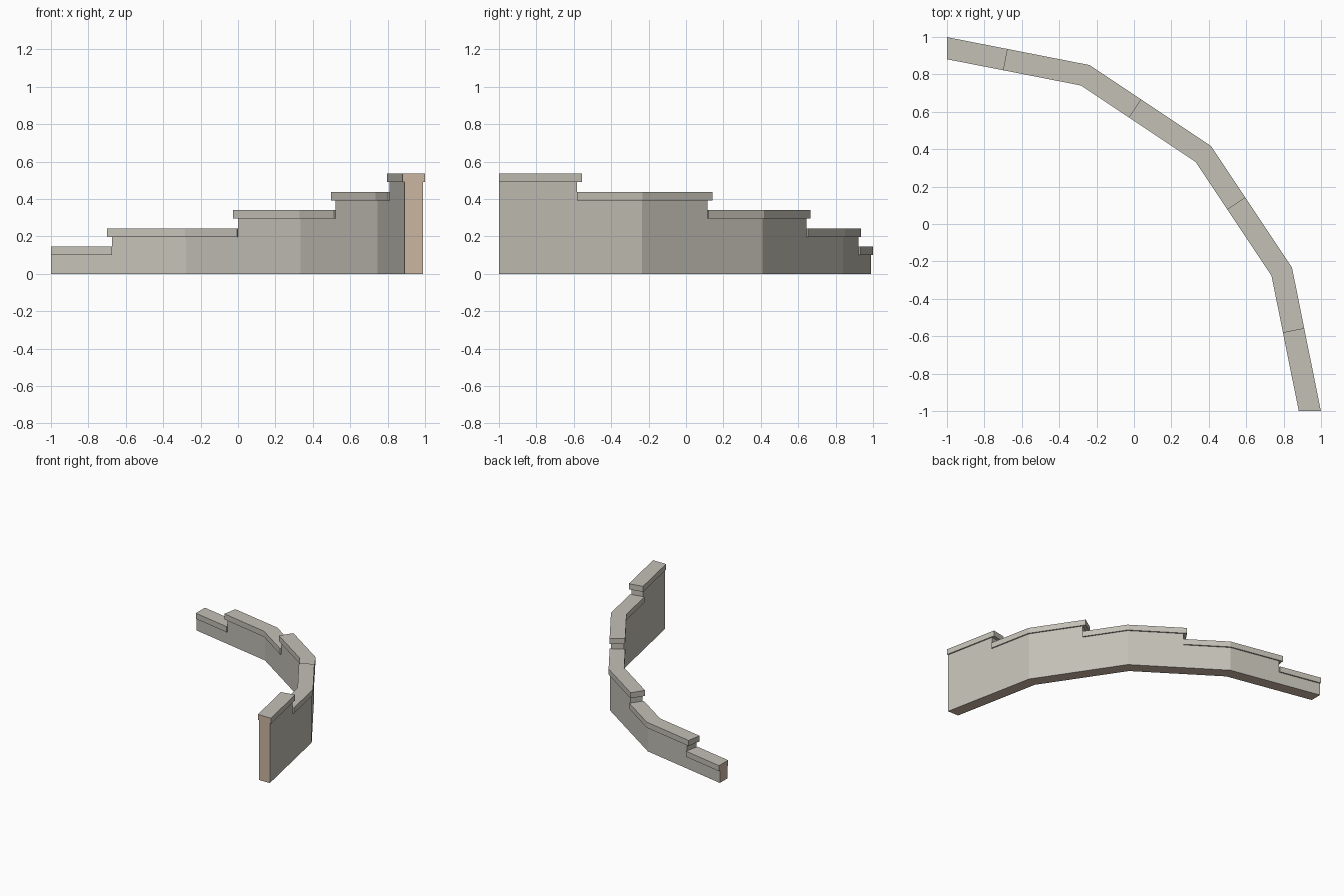
import bpy, bmesh
from mathutils import Vector

cube = bpy.data.objects.get("Cube")
if cube:
    bpy.data.objects.remove(cube, do_unlink=True)


def make_material(name, rgb):
    mat = bpy.data.materials.new(name)
    mat.use_nodes = True
    mat.diffuse_color = (*rgb, 1)
    mat.node_tree.nodes["Principled BSDF"].inputs["Base Color"].default_value = (*rgb, 1)
    return mat


stone = make_material("grey stone", (0.55, 0.53, 0.47))
cut_stone = make_material("tan cut stone", (0.60, 0.47, 0.365))

# Centre line of the curved wall, from its low end to its high end
path = [Vector(p) for p in [(-1, 0.94), (-0.26, 0.795), (0.37, 0.375),
                            (0.79, -0.255), (0.94, -1)]]
tangents = [(b - a).normalized() for a, b in zip(path, path[1:])]
normals = [Vector((-t.y, t.x)) for t in tangents]
CUT = 0.42          # where along each straight run the wall steps up
OVERHANG = 0.026    # how far a coping stone reaches over the lower step
WALL_HALF, CAP_HALF, CAP_HEIGHT = 0.048, 0.058, 0.046
STEP, LOW = 0.0975, 0.1


def corner(i):
    """Point and unit-offset mitre at a bend or a square end of the path."""
    if i == 0:
        return path[0], Vector((0, 1)) / normals[0].y
    if i == len(path) - 1:
        return path[-1], Vector((1, 0)) / normals[-1].x
    m = normals[i - 1] + normals[i]
    return path[i], m / m.dot(normals[i])


def cut(i, shift=0):
    """Point and offset direction where run i steps up."""
    return path[i].lerp(path[i + 1], CUT) + tangents[i] * shift, normals[i]


def sweep(name, stations, half, z0, z1):
    """Box section swept through the stations."""
    bm = bmesh.new()
    rings = []
    for p, m in stations:
        left, right = p + m * half, p - m * half
        rings.append([bm.verts.new((q.x, q.y, z)) for q, z in
                      ((left, z0), (right, z0), (right, z1), (left, z1))])
    for a, b in zip(rings, rings[1:]):
        for k in range(4):
            n = (k + 1) % 4
            bm.faces.new((a[k], a[n], b[n], b[k]))
    bm.faces.new(rings[0])
    bm.faces.new(rings[-1])
    bmesh.ops.recalc_face_normals(bm, faces=bm.faces)
    # Square ends and the underside of the wall show cut stone
    for f in bm.faces:
        end = f.normal.x < -0.995 or f.normal.y < -0.995
        base = f.normal.z < -0.9 and f.calc_center_median().z < 0.01
        f.material_index = int(end or base)
    mesh = bpy.data.meshes.new(name)
    bm.to_mesh(mesh)
    bm.free()
    mesh.materials.append(stone)
    mesh.materials.append(cut_stone)
    bpy.context.collection.objects.link(bpy.data.objects.new(name, mesh))


# Five rising steps, each a wall section with its coping
last = len(path) - 1
for s in range(len(path)):
    top = LOW + STEP * s
    finish = [corner(s)] if s == last else [corner(s), cut(s, OVERHANG)]
    wall_start = [cut(s - 1, OVERHANG)] if s else []
    cap_start = [cut(s - 1)] if s else []
    sweep(f"wall_section_{s + 1}", wall_start + finish, WALL_HALF, 0, top)
    sweep(f"coping_{s + 1}", cap_start + finish, CAP_HALF, top, top + CAP_HEIGHT)
